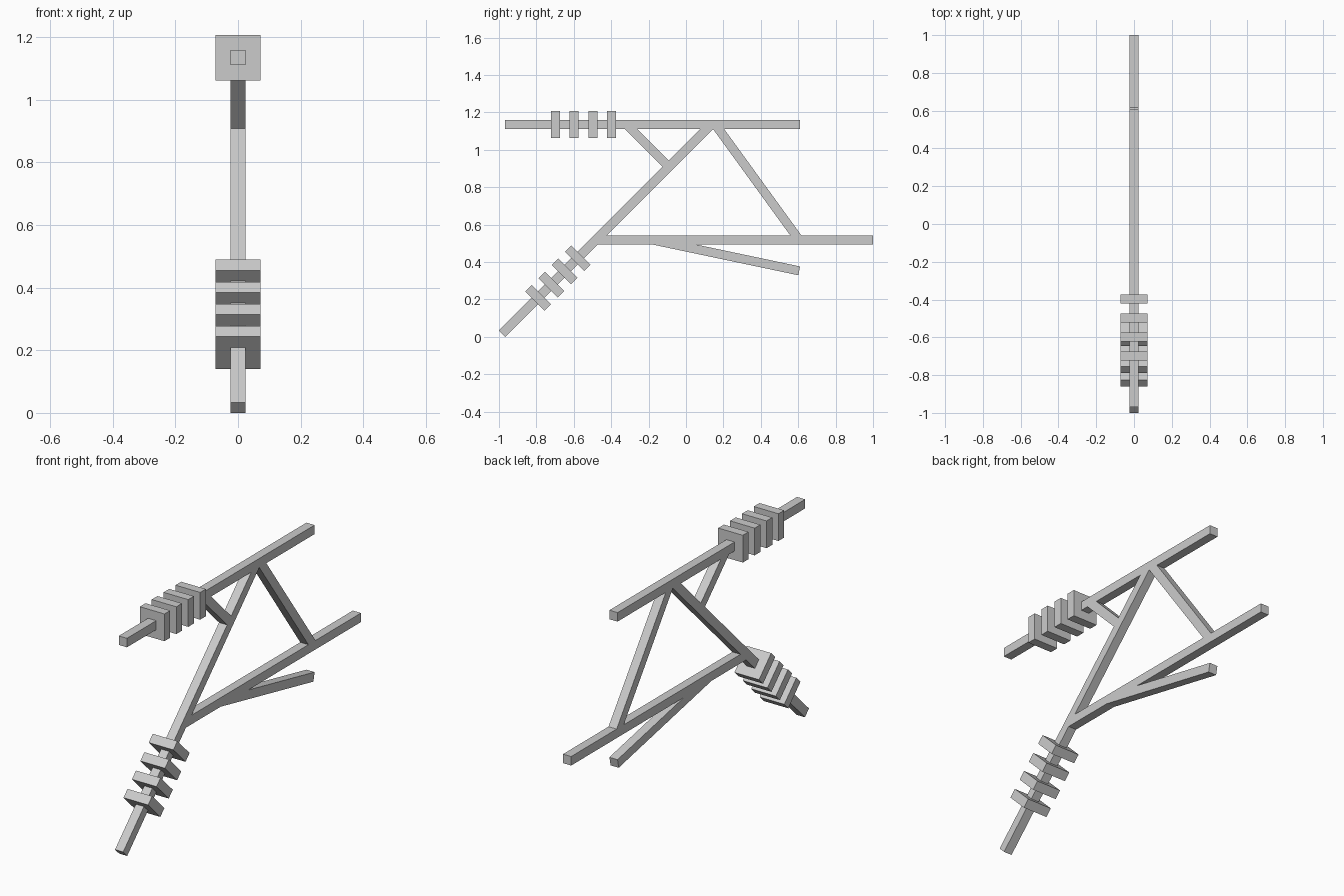
import bpy
from mathutils import Vector

if "Cube" in bpy.data.objects:
    bpy.data.objects.remove(bpy.data.objects["Cube"])

BEAM = 0.048   # square section of the timbers
PLATE = 0.145  # side of the insulator plates
THICK = 0.048  # thickness of the insulator plates


def bar(name, a, b, width=BEAM):
    """Square bar between two (y, z) points in the x = 0 plane."""
    a, b = Vector((0, *a)), Vector((0, *b))
    d = (b - a).normalized()
    side = Vector((1, 0, 0)) * width / 2
    up = Vector((1, 0, 0)).cross(d) * width / 2
    verts = [p + side * s + up * t for p in (a, b)
             for s, t in ((-1, -1), (1, -1), (1, 1), (-1, 1))]
    faces = [(3, 2, 1, 0), (4, 5, 6, 7)]
    faces += [(i, (i + 1) % 4, (i + 1) % 4 + 4, i + 4) for i in range(4)]
    mesh = bpy.data.meshes.new(name)
    mesh.from_pydata(verts, [], faces)
    obj = bpy.data.objects.new(name, mesh)
    bpy.context.collection.objects.link(obj)
    return obj


def plates(name, first, direction, count=4, step=0.1):
    """Row of insulator plates along a bar."""
    d = Vector(direction).normalized()
    for i in range(count):
        c = Vector(first) + d * step * i
        bar(f"{name}_{i + 1}", c - d * THICK / 2, c + d * THICK / 2, PLATE)


# Main timbers
bar("top_beam", (-0.968, 1.135), (0.61, 1.135))
bar("lower_beam", (-0.482, 0.518), (1.0, 0.518))
bar("diagonal_post", (-0.983, 0.017), (0.135, 1.135))

# Braces
bar("short_brace", (-0.318, 1.135), (-0.0915, 0.9085))
bar("rear_brace", (0.157, 1.135), (0.605, 0.518))
bar("lower_strut", (-0.172, 0.5168), (0.605, 0.353))

# Insulator plates
plates("top_insulator", (-0.698, 1.135), (1, 0))
plates("diagonal_insulator", (-0.791, 0.209), (1, 1))
